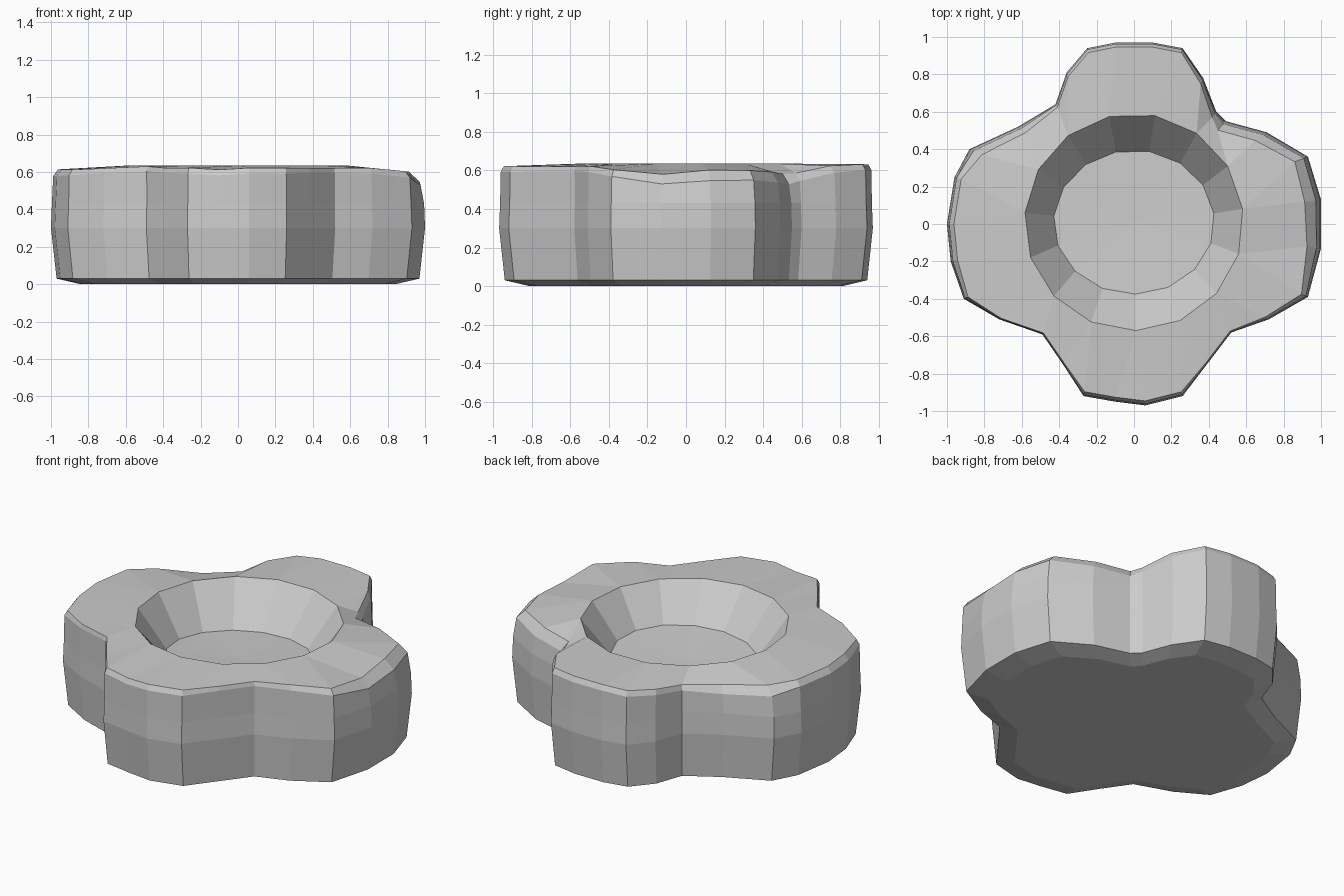
import bpy, bmesh
from math import sin, cos, radians

if "Cube" in bpy.data.objects:
    bpy.data.objects.remove(bpy.data.objects["Cube"])

# Four-lobed plan: x, y, top edge height, top bevel width (fraction)
PLAN = [
    (1.00, .13, .58, .07), (.93, .36, .58, .06), (.71, .49, .57, .07), (.49, .55, .56, .07),
    (.44, .60, .57, .04), (.37, .78, .61, .03), (.26, .94, .62, .02), (.10, .97, .62, .02),
    (-.10, .97, .62, .02), (-.25, .94, .61, .02), (-.36, .81, .60, .02), (-.42, .64, .58, .02),
    (-.62, .52, .57, .05), (-.88, .40, .58, .06), (-.96, .25, .60, .03), (-1.0, 0, .60, .03),
    (-.98, -.20, .60, .03), (-.91, -.40, .60, .02), (-.72, -.51, .61, .01), (-.49, -.59, .62, .01),
    (-.38, -.75, .61, .01), (-.27, -.92, .61, .02), (-.10, -.95, .60, .02), (.06, -.97, .61, .02),
    (.26, -.92, .61, .02), (.39, -.75, .61, .01), (.52, -.58, .61, .01), (.72, -.51, .61, .02),
    (.93, -.39, .59, .03), (1.00, -.13, .56, .06)]
N = len(PLAN)
M = N // 2

bm = bmesh.new()


def ring(points):
    return [bm.verts.new(p) for p in points]


def bridge(a, b):
    n = len(a)
    for i in range(n):
        j = (i + 1) % n
        bm.faces.new((a[i], a[j], b[j], b[i]))


def round_ring(rx, ry, height):
    angs = [radians(7 + 24 * i) for i in range(M)]
    return ring([(rx * cos(t), ry * sin(t) + .01, height(cos(t), sin(t))) for t in angs])


# Underside and bulging outer wall
base = ring([(x * .84, y * .84, 0) for x, y, z, b in PLAN])
bm.faces.new(base[::-1])
prev = base
for scale, h in ((.97, .03), (1.0, .30), (.995, .43)):
    cur = ring([(x * scale, y * scale, h) for x, y, z, b in PLAN])
    bridge(prev, cur)
    prev = cur
for inset, rise in ((.4, -.03), (1.25, .02)):
    cur = ring([(x * (1 - b * inset), y * (1 - b * inset), z + rise * (.4 + 10 * b))
                for x, y, z, b in PLAN])
    bridge(prev, cur)
    prev = cur

# Top surface rising to the bowl rim
rim = round_ring(.585, .58, lambda c, s: .635)
for i in range(M):
    a, b, c = prev[2 * i], prev[2 * i + 1], prev[(2 * i + 2) % N]
    r, q = rim[i], rim[(i + 1) % M]
    bm.faces.new((a, b, r))
    bm.faces.new((b, c, q, r))

# Bowl wall and shallow tilted floor
floor = round_ring(.43, .385, lambda c, s: .41 + .015 * (c - s))
bridge(rim, floor)
centre = bm.verts.new((0, .01, .40))
for i in range(M):
    bm.faces.new((floor[i], floor[(i + 1) % M], centre))

bmesh.ops.recalc_face_normals(bm, faces=bm.faces)
mesh = bpy.data.meshes.new("stone_bowl")
bm.to_mesh(mesh)
bm.free()
obj = bpy.data.objects.new("stone_bowl", mesh)
bpy.context.collection.objects.link(obj)
